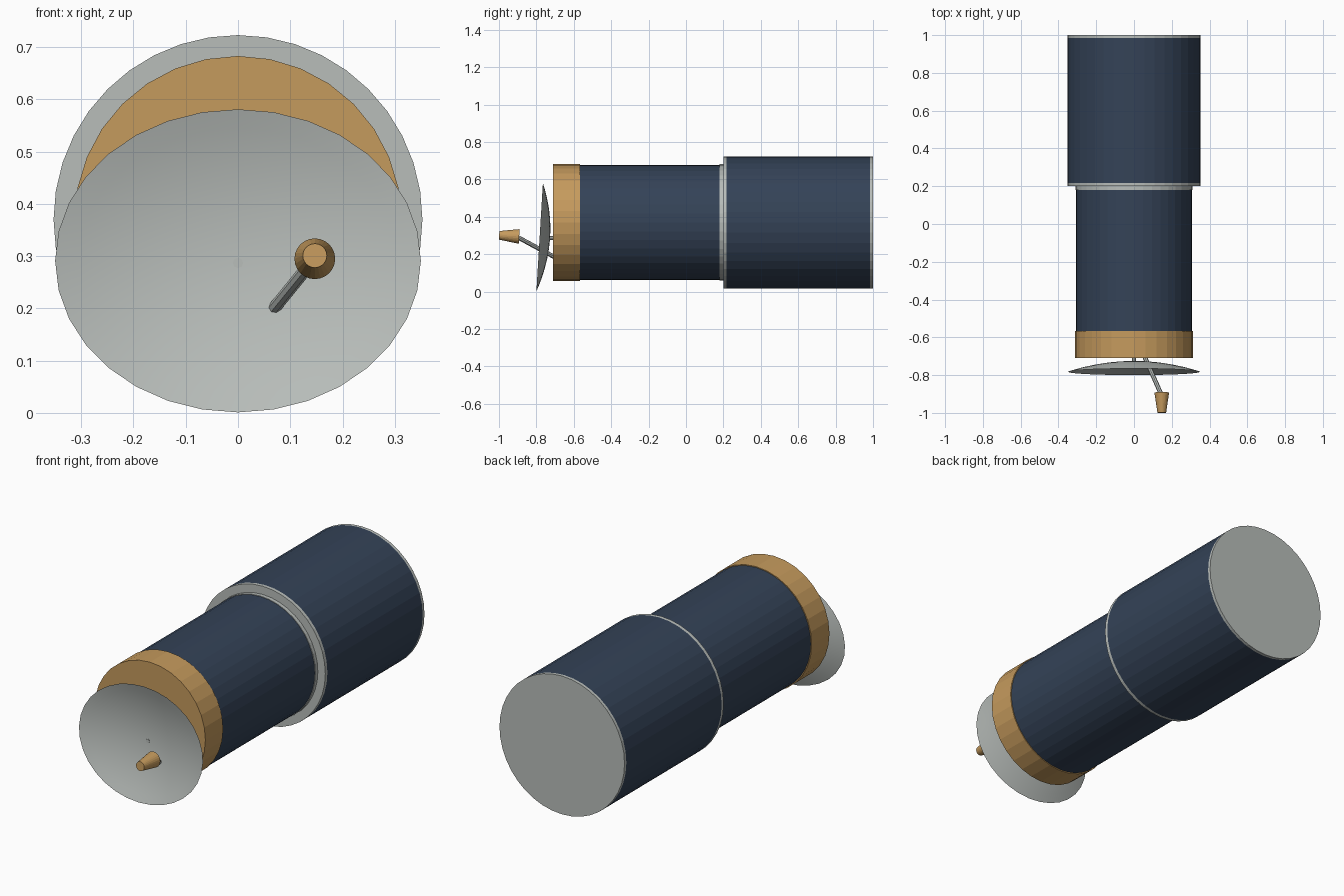
import bpy, bmesh, math
from mathutils import Vector

cube = bpy.data.objects.get("Cube")
if cube:
    bpy.data.objects.remove(cube, do_unlink=True)


def material(name, rgb):
    m = bpy.data.materials.new(name)
    m.use_nodes = True
    m.diffuse_color = (*rgb, 1)
    m.node_tree.nodes["Principled BSDF"].inputs["Base Color"].default_value = (*rgb, 1)
    return m


NAVY = material("navy blue", (0.034, 0.055, 0.095))
GREY = material("light grey", (0.48, 0.51, 0.49))
GOLD = material("gold foil", (0.56, 0.325, 0.11))


def finish(name, bm, mats):
    bmesh.ops.recalc_face_normals(bm, faces=bm.faces)
    mesh = bpy.data.meshes.new(name)
    bm.to_mesh(mesh)
    bm.free()
    for m in mats:
        mesh.materials.append(m)
    obj = bpy.data.objects.new(name, mesh)
    bpy.context.collection.objects.link(obj)
    return obj


def taper(name, start, end, r1, r2, sides, mat):
    """Capped, tapered cylinder between two points."""
    start, end = Vector(start), Vector(end)
    bm = bmesh.new()
    bmesh.ops.create_cone(bm, cap_ends=True, segments=sides, radius1=r1,
                          radius2=r2, depth=(end - start).length)
    obj = finish(name, bm, [mat])
    obj.location = (start + end) / 2
    obj.rotation_euler = (end - start).to_track_quat('Z', 'Y').to_euler()
    return obj


def lathe(name, profile, sides, mats, pick):
    """Capped solid turned about the y axis; pick(y) gives the wall material."""
    bm = bmesh.new()
    rings = []
    for y, r in profile:
        angles = [math.tau * i / sides for i in range(sides)]
        rings.append([bm.verts.new((r * math.sin(a), y, AXIS_Z + r * math.cos(a)))
                      for a in angles])
    for a, b in zip(rings, rings[1:]):
        for i in range(sides):
            j = (i + 1) % sides
            bm.faces.new((a[i], a[j], b[j], b[i]))
    bm.faces.new(rings[0])
    bm.faces.new(rings[-1])
    for f in bm.faces:
        f.material_index = pick(f.calc_center_median().y)
    return finish(name, bm, mats)


AXIS_Z = 0.37

# Main hull: navy cylinders with grey rims and end faces
lathe("rear_module", [(0.18, 0.311), (0.2, 0.311), (0.2, 0.353), (0.217, 0.353),
                      (0.985, 0.353), (1.0, 0.353)], 40, [GREY, NAVY],
      lambda y: int(0.25 < y < 0.98))
lathe("front_module", [(-0.6, 0.308), (0.185, 0.308)], 40, [NAVY], lambda y: 0)
lathe("front_collar", [(-0.71, 0.313), (-0.567, 0.313)], 32, [GOLD], lambda y: 0)

# Shallow elliptical dish, concave to the front and tilted slightly up
RX, RZ, DEPTH, SIDES, RINGS = 0.35, 0.29, 0.056, 32, 8
CENTRE = Vector((0, -0.7825, 0.291))
bm = bmesh.new()


def dish_point(t, a):
    x, z = RX * t * math.sin(a), RZ * t * math.cos(a)
    return bm.verts.new(CENTRE + Vector((x, 0.06 * z + DEPTH * (1 - t * t), z)))


apex = dish_point(0, 0)
rings = [[dish_point(k / RINGS, math.tau * i / SIDES) for i in range(SIDES)]
         for k in range(1, RINGS + 1)]
for i in range(SIDES):
    j = (i + 1) % SIDES
    bm.faces.new((apex, rings[0][i], rings[0][j]))
    for a, b in zip(rings, rings[1:]):
        bm.faces.new((a[i], b[i], b[j], a[j]))
dish = finish("dish", bm, [GREY])
for p in dish.data.polygons:
    p.use_smooth = True

# Dish mount, feed arm and feed horn
taper("dish_mount", (0, -0.69, 0.287), (0, -0.728, 0.287), 0.01, 0.01, 8, GREY)
taper("feed_arm", (0.055, -0.70, 0.183), (0.143, -0.90, 0.291), 0.012, 0.012, 8, GREY)
taper("feed_horn", (0.147, -0.892, 0.295), (0.147, -0.999, 0.301), 0.039, 0.023, 24, GOLD)
